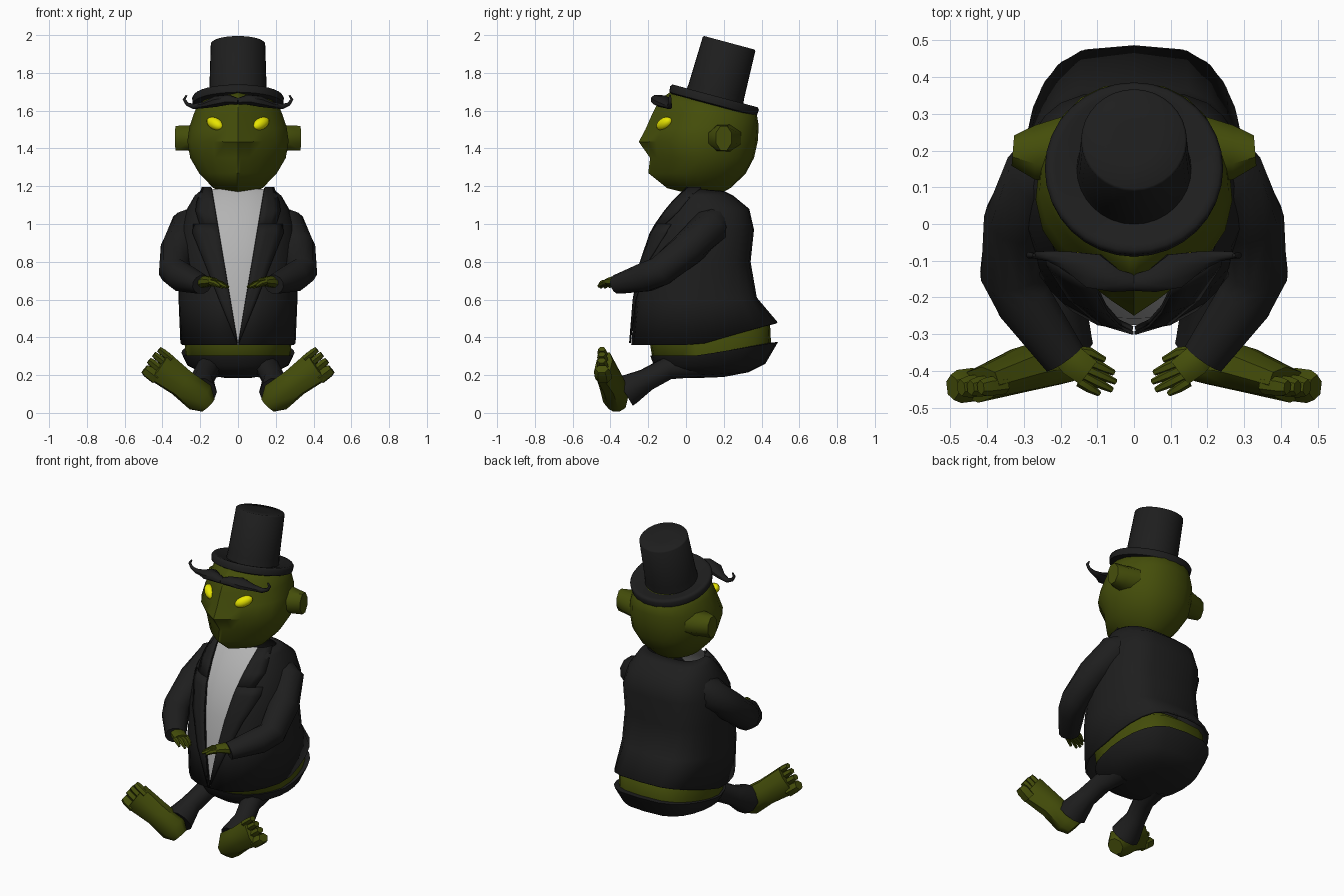
import bpy, bmesh, math
from mathutils import Vector, Matrix

if "Cube" in bpy.data.objects:
    bpy.data.objects.remove(bpy.data.objects["Cube"])


def material(name, r, g, b):
    m = bpy.data.materials.new(name)
    m.use_nodes = True
    m.diffuse_color = (r, g, b, 1)
    bsdf = next(n for n in m.node_tree.nodes if n.type == 'BSDF_PRINCIPLED')
    bsdf.inputs["Base Color"].default_value = (r, g, b, 1)
    bsdf.inputs["Roughness"].default_value = 0.8
    return m


BLACK = material("black cloth", 0.013, 0.013, 0.013)
SKIN = material("olive skin", 0.058, 0.075, 0.003)
YELLOW = material("yellow eyes", 0.8, 0.78, 0.0)
SHIRT = material("pale grey shirt", 0.45, 0.45, 0.45)


def skin(name, rings, mat, closed=True, cap=True, mirror=False, thick=0, angle=40):
    """Bridge a list of equal-length point rings into one object."""
    bm = bmesh.new()
    rows = [[bm.verts.new(p) for p in ring] for ring in rings]
    n = len(rows[0])
    for a, b in zip(rows, rows[1:]):
        for i in range(n if closed else n - 1):
            j = (i + 1) % n
            bm.faces.new((a[i], a[j], b[j], b[i]))
    if cap:
        bm.faces.new(rows[0])
        bm.faces.new(rows[-1])
    bmesh.ops.recalc_face_normals(bm, faces=bm.faces)
    mesh = bpy.data.meshes.new(name)
    bm.to_mesh(mesh)
    bm.free()
    mesh.materials.append(mat)
    ob = bpy.data.objects.new(name, mesh)
    bpy.context.collection.objects.link(ob)
    bpy.ops.object.select_all(action='DESELECT')
    ob.select_set(True)
    bpy.context.view_layer.objects.active = ob
    bpy.ops.object.shade_smooth_by_angle(angle=math.radians(angle))
    if thick:
        mod = ob.modifiers.new("thickness", 'SOLIDIFY')
        mod.thickness = thick
    if mirror:
        ob.modifiers.new("mirror", 'MIRROR')
    return ob


def tube(name, path, radii, mat, sides=10, ref=(0, 0, 1), angle=50):
    """Mirrored elliptical sections (along ref, across ref) swept along a path."""
    pts = [Vector(p) for p in path]
    rings = []
    for i, p in enumerate(pts):
        t = (pts[min(i + 1, len(pts) - 1)] - pts[max(i - 1, 0)]).normalized()
        u = Vector(ref) - t * t.dot(Vector(ref))
        u.normalize()
        v = t.cross(u)
        ru, rv = radii[i] if isinstance(radii[i], tuple) else (radii[i], radii[i])
        ring = [math.tau * (k + 0.5) / sides for k in range(sides)]
        rings.append([p + u * ru * math.cos(a) + v * rv * math.sin(a) for a in ring])
    return skin(name, rings, mat, mirror=True, angle=angle)


def oval(zf, zb, yf, yb, w, t, p_front, p_back, hinge=None):
    """Point at angle t (0 = front) of a section that tilts up towards the back."""
    s, c = math.sin(t), math.cos(t)
    p = p_front if c > 0 else p_back
    x = math.copysign(w * abs(s) ** p, s)
    y = (yf + yb) / 2 - (yb - yf) / 2 * c
    start = yf if hinge is None else hinge
    return Vector((x, y, zf + (zb - zf) * max(0, (y - start) / (yb - start))))


def body(name, levels, mat, p_front, p_back, hinge=None, sides=24):
    angles = [math.tau * k / sides for k in range(sides)]
    return skin(name, [[oval(*lv, t, p_front, p_back, hinge) for t in angles]
                       for lv in levels], mat, angle=50)


# Jacket: open loft with a V opening, sections are (z front, z back, y front, y back, half width)
JACKET = [(.36, .48, -.29, .485, .305), (.6, .61, -.272, .375, .315), (.8, .8, -.238, .342, .31),
          (.97, .97, -.185, .36, .308), (1.08, 1.08, -.115, .335, .27),
          (1.15, 1.15, -.06, .25, .23), (1.185, 1.175, -.02, .2, .19)]
P, P_BACK = 0.85, 0.55


def gap(z):
    return 0.004 + (z - 0.36) * 0.17


def section(z):
    for a, b in zip(JACKET, JACKET[1:]):
        if z <= b[0]:
            f = (z - a[0]) / (b[0] - a[0])
            return [q + (r - q) * f for q, r in zip(a, b)]
    return list(JACKET[-1])


def start_angle(x, w):
    return math.asin(min(1, (x / w) ** (1 / P)))


def front_point(x, z, out=0.0):
    lv = section(z)
    p = oval(*lv, start_angle(abs(x), lv[4]), P, P_BACK, .07)
    return Vector((x, p.y - out, z))


rings = []
for lv in JACKET:
    t0 = start_angle(gap(lv[0]), lv[4])
    rings.append([oval(*lv, t0 + (math.tau - 2 * t0) * k / 24, P, P_BACK, .07) for k in range(25)])
skin("jacket", rings, BLACK, closed=False, cap=False, thick=0.012, angle=50)

# Shirt front showing through the opening
heights = [lv[0] for lv in JACKET]
skin("shirt", [[front_point((gap(z) + .015) * k / 3, z, -.015) for k in range(-3, 4)]
               for z in heights], SHIRT, closed=False, cap=False)

# Lapels and collar beside the opening
lapel = [(.37, .004), (.6, .06), (.8, .105), (.95, .14), (1.0, .13)]
collar = [(1.0, .095), (1.07, .105), (1.12, .09), (1.195, .05)]
for name, shape in (("lapel", lapel), ("collar", collar)):
    skin(name, [[front_point(gap(z) - .004 + wd * k / 3, z, .012) for k in range(4)]
                for z, wd in shape], BLACK, closed=False, cap=False, mirror=True, thick=0.009)

# Bare belly band and seat of the trousers
body("belly", [(.27, .3, -.15, .36, .23), (.3, .37, -.18, .45, .28), (.42, .47, -.2, .445, .285),
               (.52, .56, -.15, .33, .24)], SKIN, .85, .6, .07)
body("trouser_seat", [(.185, .19, 0, .2, .07), (.2, .215, -.1, .33, .17), (.25, .26, -.17, .42, .268),
                      (.305, .375, -.19, .487, .3), (.302, .372, -.17, .44, .27)], BLACK, .85, .6, .07)

# Head with the nose ridge formed by its pointed front
body("head", [(1.165, 1.165, 0, .19, .06), (1.19, 1.19, -.1, .235, .13), (1.27, 1.265, -.2, .315, .205),
              (1.35, 1.35, -.19, .36, .253), (1.435, 1.44, -.25, .38, .268), (1.5, 1.52, -.215, .385, .258),
              (1.58, 1.58, -.18, .375, .235), (1.66, 1.6, -.14, .35, .215), (1.7, 1.64, -.08, .27, .16)],
     SKIN, 2.1, .85)
tube("ear", [(.19, .2, 1.455), (.27, .195, 1.455), (.33, .2, 1.455)],
     [(.08, .1), (.072, .08), (.07, .045)], SKIN, sides=8)

# Eyes
bm = bmesh.new()
bmesh.ops.create_uvsphere(bm, u_segments=16, v_segments=10, radius=1)
turn = Matrix.Rotation(math.radians(42), 4, 'Z') @ Matrix.Rotation(math.radians(-22), 4, 'Y')
bm.transform(Matrix.Translation((.122, -.115, 1.531)) @ turn @ Matrix.Diagonal((.056, .03, .031, 1)))
mesh = bpy.data.meshes.new("eyes")
bm.to_mesh(mesh)
bm.free()
mesh.materials.append(YELLOW)
mesh.shade_smooth()
eyes = bpy.data.objects.new("eyes", mesh)
bpy.context.collection.objects.link(eyes)
eyes.modifiers.new("mirror", 'MIRROR')

# Moustache, one curled half mirrored
tube("moustache", [(0, -.16, 1.65), (.05, -.155, 1.658), (.11, -.128, 1.65), (.18, -.1, 1.63),
                   (.235, -.087, 1.622), (.27, -.085, 1.635), (.285, -.085, 1.66), (.272, -.085, 1.682)],
     [(.024, .018), (.034, .028), (.052, .031), (.028, .018), .015, .01, .009, .005],
     BLACK, sides=8, ref=(0, 1, 0))

# Top hat: turned profile (radius, height), tipped backwards
tip = Matrix.Translation((0, .148, 1.655)) @ Matrix.Rotation(math.radians(-15), 4, 'X')
profile = [(.1, -.02), (.225, -.026), (.24, -.02), (.243, .012), (.234, .024), (.215, .022),
           (.156, .008), (.152, .05), (.144, .309), (.138, .315), (.05, .312)]
skin("top_hat", [[tip @ Vector((r * math.cos(math.tau * k / 32), r * math.sin(math.tau * k / 32), h))
                  for k in range(32)] for r, h in profile], BLACK, angle=60)

# Sleeves, palms and fingers
tube("sleeve", [(.19, .16, 1.03), (.26, .13, .985), (.318, .01, .87), (.338, -.135, .75),
                (.3, -.21, .72), (.19, -.365, .68)],
     [.075, .1, .093, .083, .08, (.052, .062)], BLACK, sides=12)
tube("palm", [(.21, -.335, .685), (.165, -.375, .697), (.125, -.405, .695)],
     [(.028, .035), (.03, .045), (.02, .042)], SKIN, sides=8)
for i, tip_point in enumerate([(.055, -.405, .668), (.05, -.43, .665), (.06, -.452, .665), (.095, -.462, .67)]):
    base = Vector((.125 + .008 * i, -.375 - .018 * i, .692))
    tube("finger", [base, base.lerp(Vector(tip_point), .5) + Vector((0, 0, .006)), tip_point],
         [.015, .014, .008], SKIN, sides=6)
tube("thumb", [(.17, -.345, .685), (.12, -.35, .68), (.08, -.37, .665)], [.016, .014, .008], SKIN, sides=6)

# Trouser legs
tube("trouser_leg", [(.13, .06, .265), (.16, -.1, .235), (.19, -.21, .175), (.2, -.3, .125), (.2, -.325, .11)],
     [.08, .062, .062, .085, .088], BLACK, sides=10)

# Feet with soles to the front, and toes
tube("foot", [(.16, -.36, .04), (.2, -.37, .082), (.3, -.395, .16), (.42, -.438, .25)],
     [(.05, .048), (.088, .07), (.08, .066), (.094, .048)], SKIN, sides=8)
along = Vector((.78, -.1, .62)).normalized()
across = Vector((-.62, 0, .78))
for offset, length, r in ((-.06, .08, .035), (-.01, .09, .023), (.032, .09, .021), (.07, .085, .02)):
    base = Vector((.395, -.437, .23)) + across * offset
    tube("toe", [base, base + along * length * .7, base + along * length],
         [(r, r * 1.3), (r, r * 1.3), (r * .8, r)], SKIN, sides=6)
